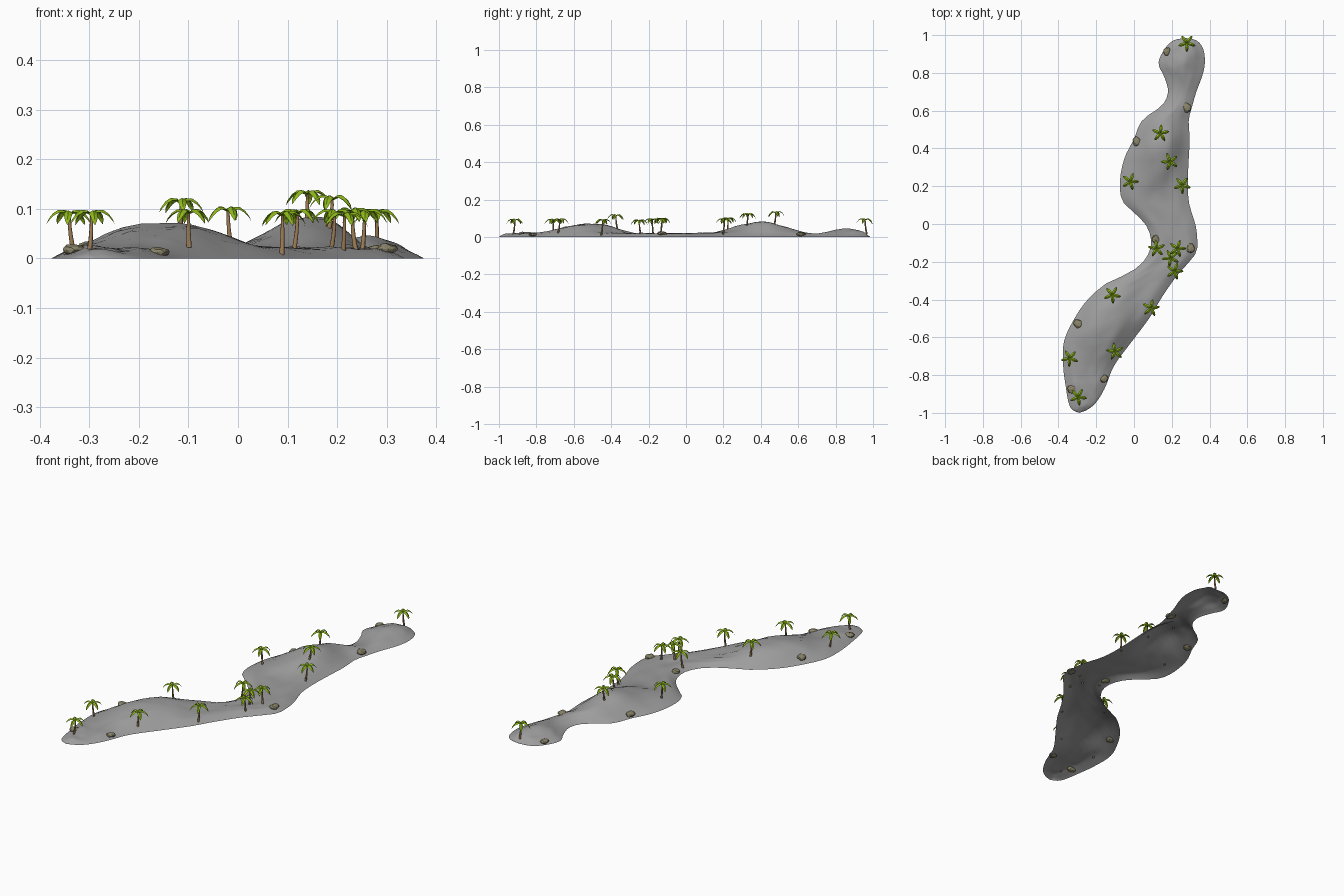
import bpy, bmesh, math, random
from mathutils import Vector, noise

random.seed(4)
if "Cube" in bpy.data.objects:
    bpy.data.objects.remove(bpy.data.objects["Cube"], do_unlink=True)


def material(name, rgb):
    m = bpy.data.materials.new(name)
    m.use_nodes = True
    m.diffuse_color = (*rgb, 1)
    bsdf = m.node_tree.nodes["Principled BSDF"]
    bsdf.inputs["Base Color"].default_value = (*rgb, 1)
    bsdf.inputs["Roughness"].default_value = 0.9
    return m


GREY = material("island grey", (0.34, 0.34, 0.34))
GREEN = material("leaf green", (0.27, 0.48, 0.01))
BROWN = material("trunk brown", (0.33, 0.2, 0.09))
STONE = material("stone khaki", (0.25, 0.23, 0.14))


def to_mesh(bm, name, mat, smooth):
    mesh = bpy.data.meshes.new(name)
    for f in bm.faces:
        f.smooth = smooth
    bm.to_mesh(mesh)
    bm.free()
    mesh.materials.append(mat)
    return mesh


def place(name, mesh, loc, turn=0.0, scale=(1, 1, 1)):
    ob = bpy.data.objects.new(name, mesh)
    bpy.context.collection.objects.link(ob)
    ob.location, ob.scale = loc, scale
    ob.rotation_euler.z = turn
    return ob


# Shoreline: y, left x, right x
SHORE = [(-1, -.29, -.29), (-.985, -.325, -.25), (-.95, -.345, -.205), (-.87, -.36, -.155),
         (-.75, -.375, -.105), (-.62, -.37, -.01), (-.5, -.315, .08), (-.4, -.245, .14),
         (-.31, -.14, .2), (-.27, -.05, .23), (-.22, .03, .275), (-.15, .08, .33),
         (-.08, .09, .335), (0, .06, .325), (.06, 0, .305), (.12, -.06, .29),
         (.22, -.075, .285), (.35, -.05, .29), (.45, 0, .295), (.55, .045, .29),
         (.63, .15, .31), (.7, .18, .33), (.78, .16, .36), (.85, .13, .375),
         (.93, .165, .365), (.975, .215, .325), (.985, .27, .27)]
# Hills: centre x, centre y, spread left, spread right, spread along y, height
HILLS = [(-.13, -.52, .13, .085, .13, .055), (.15, .4, .09, .085, .12, .064),
         (.27, .86, .06, .06, .06, .028)]


def shore(y):
    """Smoothly interpolated left and right shore at y."""
    n = len(SHORE)
    i = max(k for k in range(n - 1) if SHORE[k][0] <= y or k == 0)
    a, b = SHORE[i], SHORE[i + 1]
    p, q = SHORE[max(i - 1, 0)], SHORE[min(i + 2, n - 1)]
    h = b[0] - a[0]
    t = (y - a[0]) / h
    out = []
    for c in (1, 2):
        ma = (b[c] - p[c]) / (b[0] - p[0]) * h
        mb = (q[c] - a[c]) / (q[0] - a[0]) * h
        out.append((2*t**3 - 3*t**2 + 1) * a[c] + (t**3 - 2*t**2 + t) * ma
                   + (3*t**2 - 2*t**3) * b[c] + (t**3 - t**2) * mb)
    return out


def ease(v):
    v = min(max(v, 0), 1)
    return v * v * (3 - 2 * v)


def ground(x, y):
    l, r = shore(y)
    d = max(0, min(x - l, r - x, (y + 1) * 1.5, (.985 - y) * 1.5))
    z = .019 * min(1, d / .05) ** .8
    for cx, cy, sl, sr, sy, h in HILLS:
        s = sl if x < cx else sr
        ridge = cx + (y - cy) * .15
        z += h * math.exp(-((x - ridge) / s) ** 2 / 2 - ((y - cy) / sy) ** 2 / 2) * ease(d / .11)
    bumps = noise.noise(Vector((x * 11, y * 11, 3))) + .5 * noise.noise(Vector((x * 24, y * 24, 7)))
    return max(0, z + .008 * bumps * ease(d / .06))


# Island: open shell lofted across the shoreline
ROWS, COLS = 80, 20
bm = bmesh.new()
grid = []
for j in range(ROWS + 1):
    y = -.0075 - .9925 * math.cos(math.pi * j / ROWS)
    l, r = shore(y)
    row = []
    for i in range(COLS + 1):
        x = l + (r - l) * i / COLS
        z = 0 if i in (0, COLS) or j in (0, ROWS) else ground(x, y)
        row.append(bm.verts.new((x, y, z)))
    grid.append(row)
for a, b in zip(grid, grid[1:]):
    for i in range(COLS):
        bm.faces.new((a[i], a[i + 1], b[i + 1], b[i]))
bmesh.ops.remove_doubles(bm, verts=bm.verts, dist=1e-5)
place("island", to_mesh(bm, "island", GREY, True), (0, 0, 0))

# Palm trunk: curved tapering tube of unit height, crown above the origin
bm = bmesh.new()
rings = []
for k in range(6):
    t = k / 5
    rad = .0052 - .0022 * t
    lean = -.009 * (1 - t) ** 2
    rings.append([bm.verts.new((lean + rad * math.cos(a), rad * math.sin(a), t))
                  for a in (math.tau * s / 7 for s in range(7))])
for a, b in zip(rings, rings[1:]):
    for s in range(7):
        bm.faces.new((a[s], a[(s + 1) % 7], b[(s + 1) % 7], b[s]))
bm.faces.new(rings[-1])
trunk = to_mesh(bm, "palm_trunk", BROWN, True)

# Palm crown: five arched leaves folded along the midrib
LEAF = [(0, 0, .003), (.011, .008, .007), (.023, .009, .009), (.034, .002, .0075), (.042, -.008, .005),
        (.047, -.019, .0005)]  # reach, height, half width
bm = bmesh.new()
for n in range(5):
    ang = math.tau * n / 5
    u = Vector((math.cos(ang), math.sin(ang), 0))
    side = Vector((-u.y, u.x, 0))
    drop = .002 * (n % 2)
    strip = []
    for reach, h, w in LEAF:
        mid = u * reach + Vector((0, 0, h - drop * reach / .047))
        fold = Vector((0, 0, -w * .6))
        strip.append([bm.verts.new(p) for p in (mid - side * w + fold, mid, mid + side * w + fold)])
    for a, b in zip(strip, strip[1:]):
        for s in range(2):
            bm.faces.new((a[s], b[s], b[s + 1], a[s + 1]))
crown = to_mesh(bm, "palm_crown", GREEN, False)

# Palms: x, y, crown top
PALMS = [(.28, .958, .1), (.14, .48, .138), (.19, .33, .128), (-.02, .225, .105), (.255, .205, .1),
         (.12, -.13, .1), (.23, -.13, .103), (.195, -.18, .1), (.215, -.25, .094), (-.115, -.375, .122),
         (.09, -.445, .096), (-.34, -.71, .098), (-.1, -.675, .1), (-.295, -.915, .098)]
for n, (x, y, top) in enumerate(PALMS):
    turn = -math.pi / 2 if n == 0 else random.uniform(0, math.tau)
    base = ground(x, y) - .004
    place(f"palm_trunk_{n + 1}", trunk, (x, y, base), turn, (1, 1, top - .009 - base))
    place(f"palm_crown_{n + 1}", crown, (x, y, top - .009), turn)

# Rocks: flattened, slightly irregular boulders sunk into the ground
ROCKS = [(.175, .915), (.28, .615), (.015, .435), (.115, -.08), (.3, -.13), (-.295, -.53),
         (-.16, -.82), (-.33, -.875)]
bm = bmesh.new()
bmesh.ops.create_icosphere(bm, subdivisions=2, radius=1)
for v in bm.verts:
    v.co *= 1 + .22 * noise.noise(v.co * 1.6)
rock = to_mesh(bm, "rock", STONE, False)
for n, (x, y) in enumerate(ROCKS):
    size = random.uniform(.9, 1.1)
    place(f"rock_{n + 1}", rock, (x, y, ground(x, y) + .002), random.uniform(0, math.tau),
          (.026 * size, .02 * size, .011 * size))
